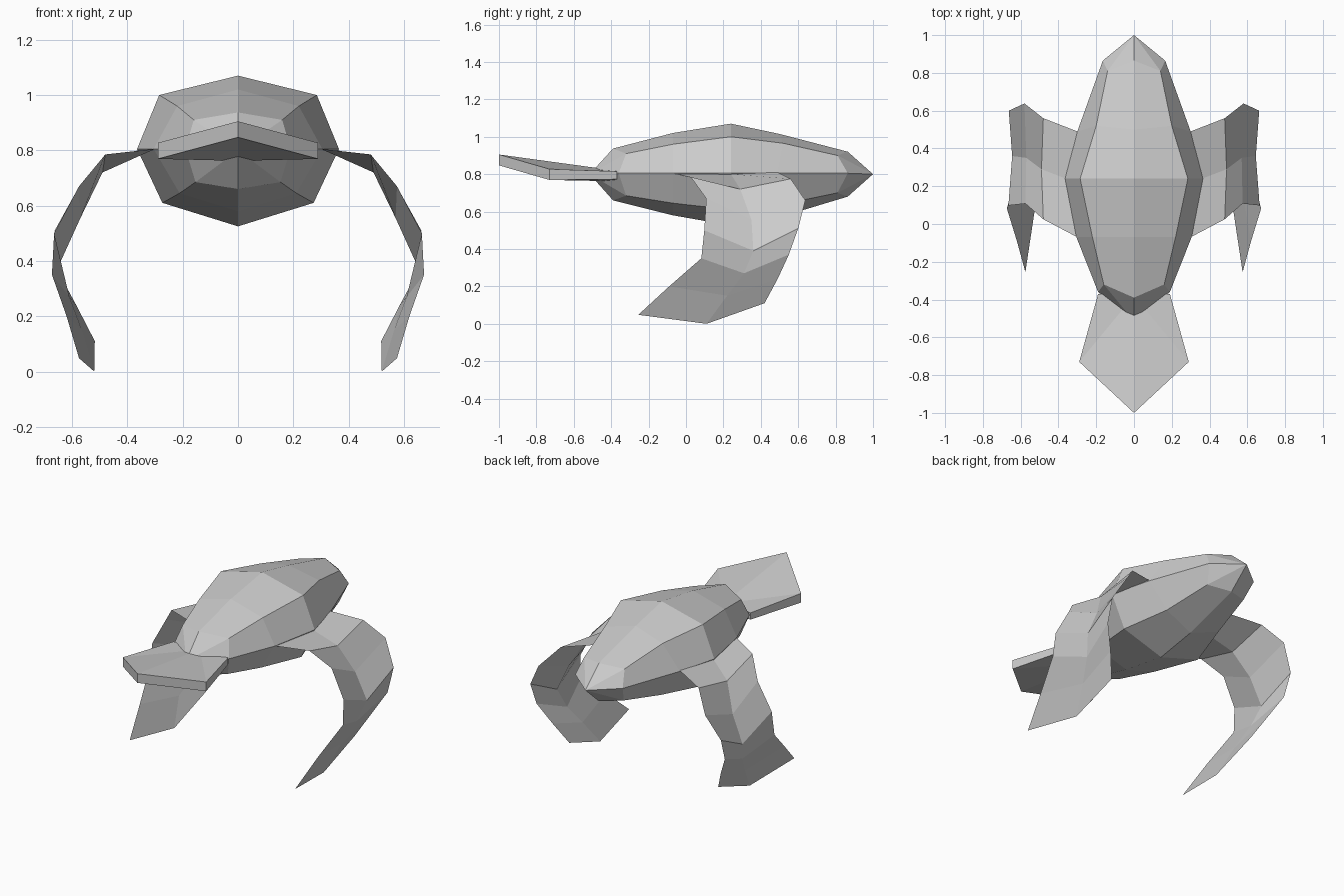
import bpy, bmesh

if "Cube" in bpy.data.objects:
    bpy.data.objects.remove(bpy.data.objects["Cube"])


def sheet(name, rows):
    """Loft rows of points into a half surface, then mirror it across x = 0."""
    bm = bmesh.new()
    grid = [[bm.verts.new(p) for p in row] for row in rows]
    for a, b in zip(grid, grid[1:]):
        for i in range(len(a) - 1):
            bm.faces.new((a[i], a[i + 1], b[i + 1], b[i]))
    bmesh.ops.remove_doubles(bm, verts=bm.verts, dist=0.0005)
    bmesh.ops.recalc_face_normals(bm, faces=bm.faces)
    me = bpy.data.meshes.new(name)
    bm.to_mesh(me)
    bm.free()
    ob = bpy.data.objects.new(name, me)
    bpy.context.collection.objects.link(ob)
    m = ob.modifiers.new("mirror", 'MIRROR')
    m.use_clip = True
    m.merge_threshold = 0.001
    return ob


def ring(y_mid, y_corner, y_side, x_side, x_corner, z):
    """Right half of an eight-sided body section, top to bottom."""
    return [(0, y_mid, z[0]), (x_corner, y_corner, z[1]), (x_side, y_side, 0.805),
            (x_corner * 0.96, y_corner, z[2]), (0, y_mid, z[3])]


# Body: faceted shell, pointed at both ends
sheet("body", [
    [(0, -0.515, 0.80)] * 5,
    ring(-0.39, -0.32, -0.36, 0.19, 0.16, (0.937, 0.91, 0.685, 0.66)),
    ring(-0.07, -0.07, -0.07, 0.305, 0.22, (1.02, 0.96, 0.645, 0.58)),
    ring(0.24, 0.24, 0.24, 0.365, 0.285, (1.07, 1.0, 0.61, 0.525)),
    ring(0.50, 0.52, 0.49, 0.30, 0.20, (1.015, 0.965, 0.64, 0.57)),
    ring(0.865, 0.81, 0.865, 0.165, 0.14, (0.92, 0.90, 0.70, 0.68)),
    [(0, 1.0, 0.80)] * 5,
])

# Wings: thin arched sheets; each row is front edge, middle, rear edge
sheet("wings", [
    [(0.30, -0.07, 0.805), (0.36, 0.24, 0.80), (0.30, 0.49, 0.81)],
    [(0.48, 0.025, 0.785), (0.49, 0.29, 0.72), (0.48, 0.56, 0.775)],
    [(0.575, 0.108, 0.67), (0.57, 0.35, 0.555), (0.58, 0.638, 0.66)],
    [(0.665, 0.098, 0.50), (0.645, 0.36, 0.39), (0.663, 0.60, 0.51)],
    [(0.673, 0.082, 0.35), (0.61, 0.31, 0.27), (0.655, 0.55, 0.37)],
    [(0.62, -0.09, 0.20), (0.565, 0.22, 0.15), (0.585, 0.49, 0.24)],
    [(0.575, -0.255, 0.048), (0.52, 0.11, 0.0), (0.518, 0.42, 0.11)],
])

# Front plate: thick kite-shaped slab rising to its tip
outline = [(0, -0.38, 0.82), (0.19, -0.37, 0.815), (0.29, -0.73, 0.827), (0, -1.0, 0.905)]
bm = bmesh.new()
top = [bm.verts.new(p) for p in outline]
low = [bm.verts.new((x, y, z - (0.058 if x != 0.19 else 0.042))) for x, y, z in outline]
for q in (top, low[::-1]):
    a, b, c, d = q if q is top else q[::-1]
    bm.faces.new((a, b, c))
    bm.faces.new((a, c, d))
for i in range(3):
    bm.faces.new((top[i], low[i], low[i + 1], top[i + 1]))
bmesh.ops.recalc_face_normals(bm, faces=bm.faces)
me = bpy.data.meshes.new("front_plate")
bm.to_mesh(me)
bm.free()
plate = bpy.data.objects.new("front_plate", me)
bpy.context.collection.objects.link(plate)
plate.modifiers.new("mirror", 'MIRROR')
